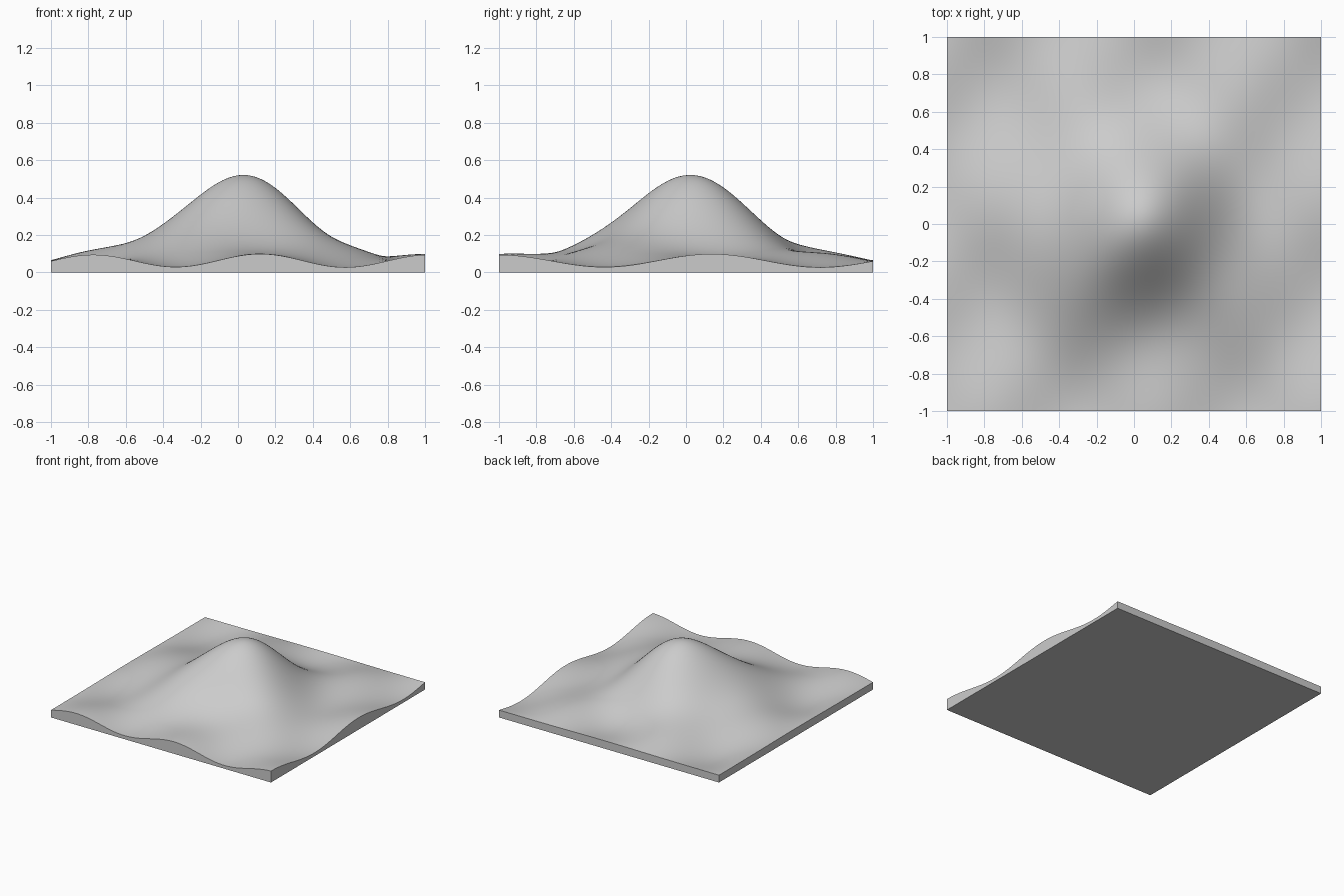
import bpy
import bmesh
from math import sin, exp

cube = bpy.data.objects.get("Cube")
if cube:
    bpy.data.objects.remove(cube, do_unlink=True)

GRID = 100          # cells along each side
BASE = 0.06         # mean ground height
PEAK = 0.442        # height of the central hill
RIPPLE = 0.034      # height of the crossing waves


def ground_height(x, y):
    """Round hill on top of two crossing sine waves."""
    hill = PEAK * exp(-4.5 * (x * x + y * y))
    waves = RIPPLE * sin(7 * (x + 1)) * sin(5.5 * (y - 1))
    return BASE + hill + waves


# One plain grey for the whole block
grey = bpy.data.materials.new("stone_grey")
grey.use_nodes = True
colour = (0.6, 0.6, 0.6, 1)
grey.diffuse_color = colour
shader = next(n for n in grey.node_tree.nodes if n.type == 'BSDF_PRINCIPLED')
shader.inputs["Base Color"].default_value = colour

# Rolling top surface
bm = bmesh.new()
bmesh.ops.create_grid(bm, x_segments=GRID, y_segments=GRID, size=1)
for v in bm.verts:
    v.co.z = ground_height(v.co.x, v.co.y)
for f in bm.faces:
    f.smooth = True

# Straight side walls, dropped from the rim to the floor
rim = [e for e in bm.edges if e.is_boundary]
for e in rim:
    e.smooth = False
walls = bmesh.ops.extrude_edge_only(bm, edges=rim)["geom"]
for item in walls:
    if isinstance(item, bmesh.types.BMVert):
        item.co.z = 0
    elif isinstance(item, bmesh.types.BMFace):
        item.smooth = False

# Flat underside
floor_edges = [e for e in bm.edges if e.is_boundary]
for e in floor_edges:
    e.smooth = False
for f in bmesh.ops.contextual_create(bm, geom=floor_edges)["faces"]:
    f.smooth = False
bmesh.ops.recalc_face_normals(bm, faces=bm.faces)

mesh = bpy.data.meshes.new("terrain_block")
bm.to_mesh(mesh)
bm.free()
mesh.materials.append(grey)
terrain = bpy.data.objects.new("terrain_block", mesh)
bpy.context.collection.objects.link(terrain)
